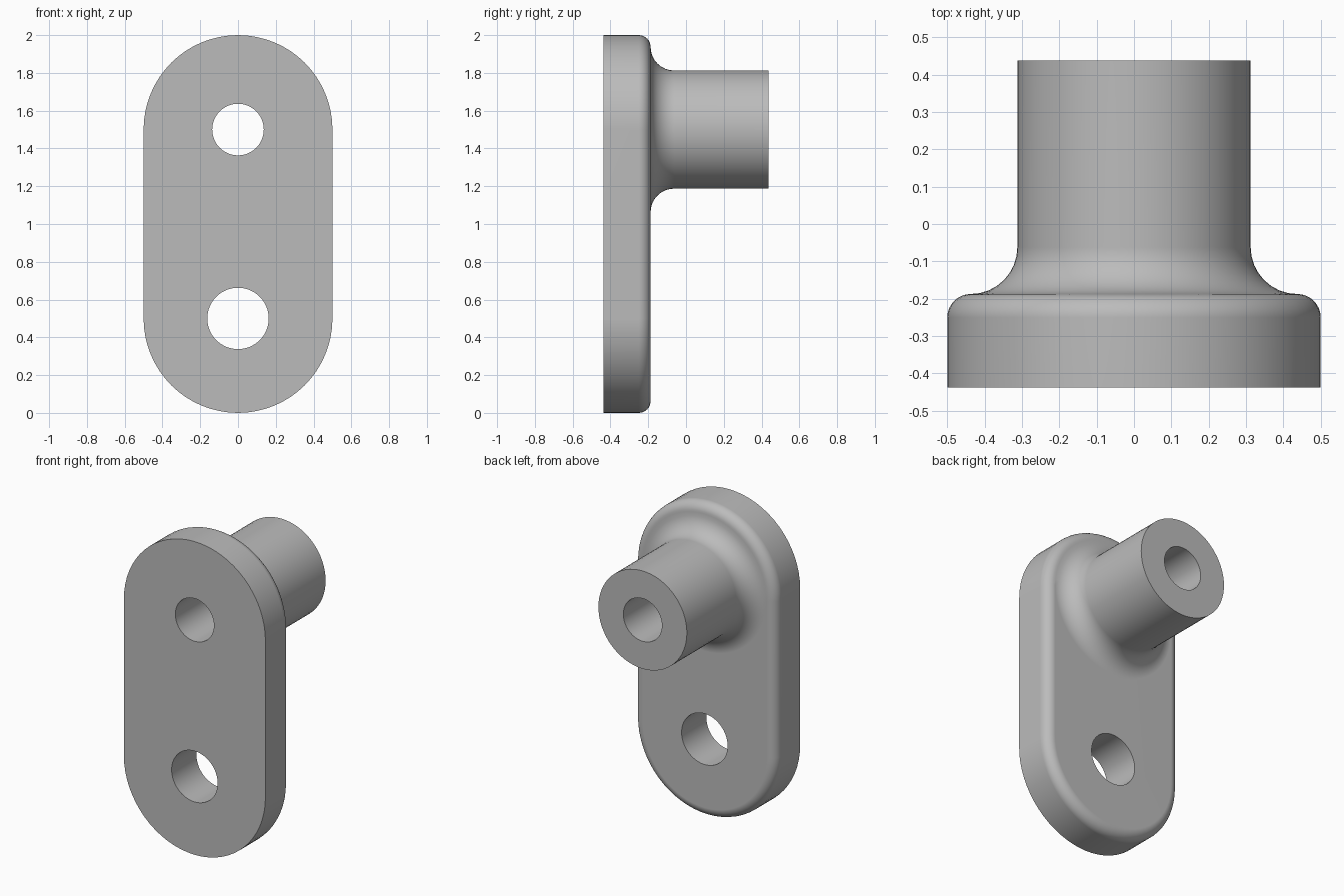
import bpy
import bmesh
from math import sin, cos, pi

cube = bpy.data.objects.get("Cube")
if cube:
    bpy.data.objects.remove(cube, do_unlink=True)

HALF = 32                      # segments per half circle
TOP, LOW = 1.5, 0.5            # centre heights of the two ends
FRONT, BACK, END = -0.4375, -0.1875, 0.4375
PLATE_R, BOSS_R = 0.5, 0.3125
ROUND, FILLET = 0.0625, 0.125
STEPS = 8

grey = bpy.data.materials.new("plain grey")
grey.use_nodes = True
colour = (0.5, 0.5, 0.5, 1)
grey.diffuse_color = colour
grey.node_tree.nodes["Principled BSDF"].inputs["Base Color"].default_value = colour

bm = bmesh.new()


def arc(r, y, z, start):
    """Half circle of vertices around the y direction."""
    angles = [start + pi * i / HALF for i in range(HALF + 1)]
    return [bm.verts.new((r * cos(a), y, z + r * sin(a))) for a in angles]


def bridge(a, b):
    for i in range(len(a)):
        j = (i + 1) % len(a)
        bm.faces.new((a[i], a[j], b[j], b[i]))


def stadium(r, y):
    return arc(r, y, TOP, 0) + arc(r, y, LOW, pi)


def circle(r, y):
    return arc(r, y, TOP, 0)[:-1] + arc(r, y, TOP, pi)[:-1]


quarter = [pi / 2 * i / STEPS for i in range(STEPS + 1)]

# Plate: flat front, straight rim, rounded back edge
rings = [stadium(PLATE_R, FRONT)]
rings += [stadium(PLATE_R - ROUND * (1 - cos(a)), BACK - ROUND * (1 - sin(a))) for a in quarter]
bm.faces.new(rings[0])
for a, b in zip(rings, rings[1:]):
    bridge(a, b)

# Boss: fillet flowing out of the plate, then a straight cylinder
collars = [circle(BOSS_R + FILLET * (1 - sin(a)), BACK + FILLET * (1 - cos(a))) for a in quarter]
collars.append(circle(BOSS_R, END))
for a, b in zip(collars, collars[1:]):
    bridge(a, b)
bm.faces.new(collars[-1])

# Flat back below the boss, between the plate edge and the fillet edge
lower_edge = rings[-1][HALF + 1:]
fillet_edge = collars[0][HALF:] + collars[0][:1]
bm.faces.new(lower_edge + fillet_edge[::-1])

bmesh.ops.remove_doubles(bm, verts=bm.verts, dist=0.0001)
bmesh.ops.recalc_face_normals(bm, faces=bm.faces)
mesh = bpy.data.meshes.new("bracket")
bm.to_mesh(mesh)
bm.free()
mesh.materials.append(grey)
bracket = bpy.data.objects.new("bracket", mesh)
bpy.context.collection.objects.link(bracket)

# Drill the boss bore and the lower bolt hole
for name, radius, z in (("boss_bore", 0.1365, TOP), ("bolt_hole", 0.1625, LOW)):
    bpy.ops.mesh.primitive_cylinder_add(vertices=2 * HALF, radius=radius, depth=2,
                                        location=(0, 0, z), rotation=(pi / 2, 0, 0))
    drill = bpy.context.object
    drill.name = name
    drill.hide_render = True
    drill.data.materials.append(grey)
    cut = bracket.modifiers.new(name, "BOOLEAN")
    cut.operation, cut.solver, cut.object = "DIFFERENCE", "EXACT", drill
    bpy.context.view_layer.objects.active = bracket
    bpy.ops.object.modifier_apply(modifier=name)
    bpy.data.objects.remove(drill, do_unlink=True)

# Smooth shading with crisp rims and flat faces
bpy.ops.object.select_all(action="DESELECT")
bracket.select_set(True)
bpy.context.view_layer.objects.active = bracket
bpy.ops.object.shade_smooth_by_angle(angle=pi / 6)
normals = bracket.modifiers.new("even_normals", "WEIGHTED_NORMAL")
normals.keep_sharp = True
